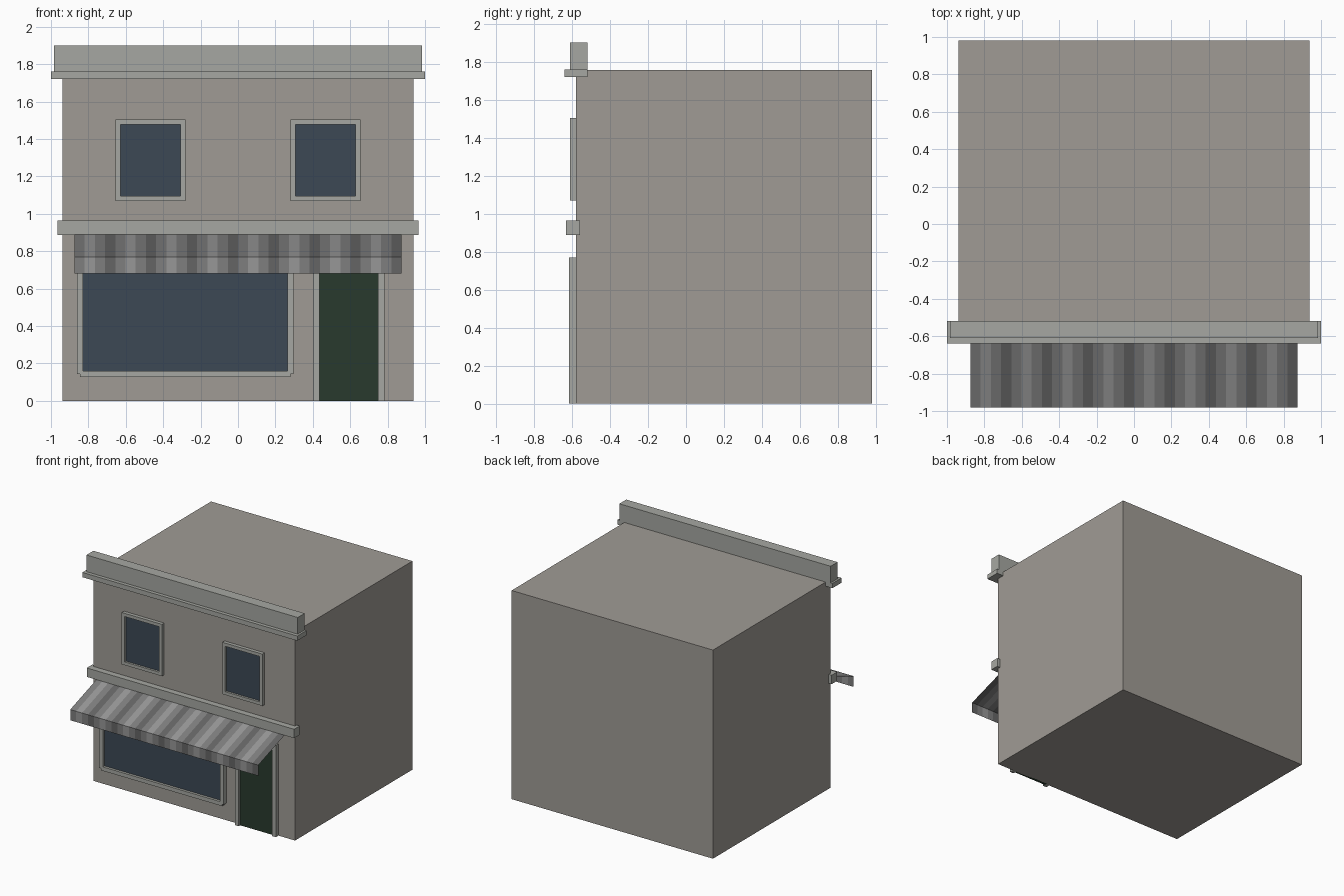
import bpy, bmesh

if "Cube" in bpy.data.objects:
    bpy.data.objects.remove(bpy.data.objects["Cube"])


def mat(name, rgb):
    m = bpy.data.materials.new(name)
    m.diffuse_color = (*rgb, 1)
    m.use_nodes = True
    m.node_tree.nodes["Principled BSDF"].inputs["Base Color"].default_value = m.diffuse_color
    return m


WALL = mat("plaster", (0.35, 0.33, 0.30))
TRIM = mat("trim_stone", (0.38, 0.39, 0.36))
GLASS = mat("glass", (0.045, 0.065, 0.09))
DOOR = mat("door_green", (0.022, 0.042, 0.026))
STRIPES = [mat("stripe_%d" % i, (g, g, g)) for i, g in enumerate((0.13, 0.21, 0.31))]


def add_box(bm, x0, x1, y0, y1, z0, z1):
    v = bmesh.ops.create_cube(bm, size=1)["verts"]
    bmesh.ops.scale(bm, vec=(x1 - x0, y1 - y0, z1 - z0), verts=v)
    bmesh.ops.translate(bm, vec=((x0 + x1) / 2, (y0 + y1) / 2, (z0 + z1) / 2), verts=v)


def boxes(name, material, *dims):
    bm = bmesh.new()
    for d in dims:
        add_box(bm, *d)
    me = bpy.data.meshes.new(name)
    bm.to_mesh(me)
    bm.free()
    me.materials.append(material)
    ob = bpy.data.objects.new(name, me)
    bpy.context.collection.objects.link(ob)
    return ob


FRONT = -0.58  # wall plane


def window(name, x0, x1, z0, z1, w, y):
    # glass pane with four frame bars around it
    boxes(name + "_glass", GLASS, (x0, x1, FRONT - 0.012, FRONT + 0.01, z0, z1))
    boxes(name + "_frame", TRIM,
          (x0 - w, x0, y, FRONT, z0 - w, z1 + w),
          (x1, x1 + w, y, FRONT, z0 - w, z1 + w),
          (x0, x1, y, FRONT, z0 - w, z0),
          (x0, x1, y, FRONT, z1, z1 + w))


# main block
boxes("building_body", WALL, (-0.937, 0.937, FRONT, 0.98, 0, 1.755))

# roof parapet, cornice and the ledge between storeys
boxes("parapet", TRIM, (-0.983, 0.983, -0.61, -0.518, 1.757, 1.9))
boxes("cornice", TRIM, (-1.0, 1.0, -0.64, -0.518, 1.72, 1.76))
boxes("storey_ledge", TRIM, (-0.965, 0.965, -0.632, -0.558, 0.888, 0.963))

# upper windows
window("upper_window_left", -0.628, -0.308, 1.095, 1.477, 0.027, -0.61)
window("upper_window_right", 0.308, 0.628, 1.095, 1.477, 0.027, -0.61)

# shop window: side bars stop just above the bottom of the sill
boxes("shop_glass", GLASS, (-0.83, 0.27, FRONT - 0.012, FRONT + 0.01, 0.16, 0.72))
boxes("shop_window_frame", TRIM,
      (-0.862, -0.828, -0.615, FRONT, 0.143, 0.737),
      (0.265, 0.297, -0.615, FRONT, 0.143, 0.737),
      (-0.846, 0.281, -0.614, FRONT, 0.127, 0.16),
      (-0.846, 0.281, -0.614, FRONT, 0.72, 0.753))

# door with jambs and lintel
boxes("door", DOOR, (0.435, 0.75, FRONT - 0.015, FRONT + 0.01, 0, 0.73))
boxes("door_frame", TRIM,
      (0.403, 0.437, -0.615, FRONT, 0, 0.722),
      (0.748, 0.782, -0.615, FRONT, 0, 0.722),
      (0.403, 0.782, -0.615, FRONT, 0.722, 0.77))

# awning: thin striped sheet with a hanging valance
COLS, HALF = 32, 0.875
profile = [(-0.585, 0.905), (-0.98, 0.77), (-0.98, 0.68)]
bm = bmesh.new()
rows = [[bm.verts.new((-HALF + 2 * HALF * i / COLS, y, z)) for i in range(COLS + 1)]
        for y, z in profile]
for a, b in zip(rows, rows[1:]):
    for i in range(COLS):
        f = bm.faces.new((a[i], b[i], b[i + 1], a[i + 1]))
        f.material_index = (1, 2, 1, 0)[i % 4]
me = bpy.data.meshes.new("awning")
bm.to_mesh(me)
bm.free()
for m in STRIPES:
    me.materials.append(m)
bpy.context.collection.objects.link(bpy.data.objects.new("awning", me))
